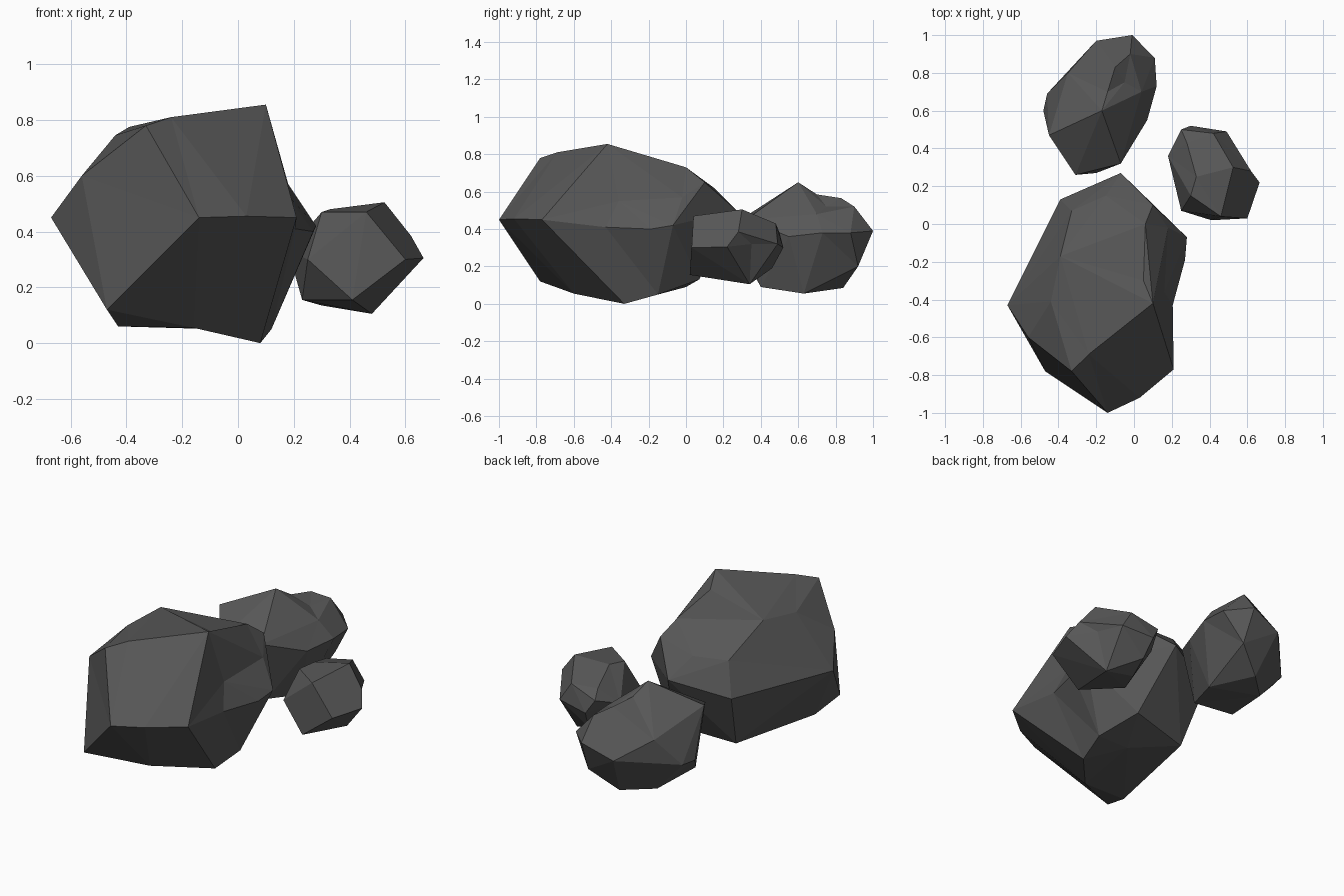
import bpy, bmesh
from mathutils import Vector

stone = bpy.data.materials.new("dark_stone")
stone.diffuse_color = (0.095, 0.095, 0.095, 1)


def rock(name, corners, k):
    """Skin a faceted rock over its corners; k < 1 allows shallow dents."""
    pts = [Vector(c) for c in corners]
    lo = Vector([min(p[i] for p in pts) for i in range(3)])
    hi = Vector([max(p[i] for p in pts) for i in range(3)])
    mid, half = (lo + hi) / 2, (hi - lo) / 2
    bm = bmesh.new()
    place = {}
    for p in pts:
        d = Vector([(p[i] - mid[i]) / half[i] for i in range(3)])
        v = bm.verts.new(d.normalized() * d.length ** k)
        place[v] = p
    bmesh.ops.convex_hull(bm, input=list(bm.verts))
    for v in list(bm.verts):
        if not v.link_faces:
            bm.verts.remove(v)
        else:
            v.co = place[v]
    bmesh.ops.recalc_face_normals(bm, faces=list(bm.faces))
    me = bpy.data.meshes.new(name)
    bm.to_mesh(me)
    bm.free()
    me.materials.append(stone)
    ob = bpy.data.objects.new(name, me)
    bpy.context.collection.objects.link(ob)


# big boulder at the front
rock("large_rock", [
    (-.14, -1, .45), (.21, -.77, .45), (.03, -.92, .455), (-.33, -.78, .78),
    (-.24, -.69, .81), (.1, -.42, .855), (-.47, -.78, .12), (-.56, -.6, .6),
    (-.67, -.43, .45), (-.44, -.41, .745), (-.43, -.6, .06), (-.16, -.6, .055),
    (.08, -.33, 0), (.12, -.15, .05), (.205, -.43, .41), (.27, -.19, .4),
    (.28, -.07, .42), (.16, -.36, .55), (.05, -.3, .79), (.06, 0, .73),
    (.1, .1, .65), (-.07, .27, .5), (-.15, .15, .62), (-.33, .07, .61),
    (-.39, -.17, .775), (-.39, .13, .42), (-.33, 0, .09), (.03, .07, .13),
    (.18, -.02, .57), (-.08, -.15, .05)], .3)

# middle rock at the back
rock("medium_rock", [
    (-.17, .6, .65), (-.45, .47, .53), (-.31, .26, .43), (-.2, .27, .33),
    (-.07, .32, .45), (.07, .55, .36), (.12, .73, .38), (.11, .88, .38),
    (-.01, 1, .39), (-.02, .9, .52), (-.1, .83, .565), (-.2, .97, .32),
    (-.35, .8, .42), (-.46, .69, .26), (-.48, .6, .26), (-.35, .41, .11),
    (-.3, .7, .08), (-.15, .84, .085), (0, .63, .055), (-.09, .4, .09),
    (.04, .7, .48), (0, .92, .2), (-.14, .7, .585), (-.05, .75, .52)], .3)

# small rock on the right
rock("small_rock", [
    (.6, .03, .3), (.41, .02, .155), (.25, .07, .3), (.46, .04, .47),
    (.3, .15, .47), (.525, .3, .505), (.665, .22, .305), (.62, .28, .385),
    (.55, .35, .32), (.48, .34, .105), (.49, .49, .32), (.3, .52, .3),
    (.25, .5, .38), (.18, .36, .33), (.28, .43, .42), (.37, .42, .4),
    (.42, .48, .43), (.23, .2, .155), (.3, .35, .135), (.32, .46, .19),
    (.33, .25, .48)], .3)
